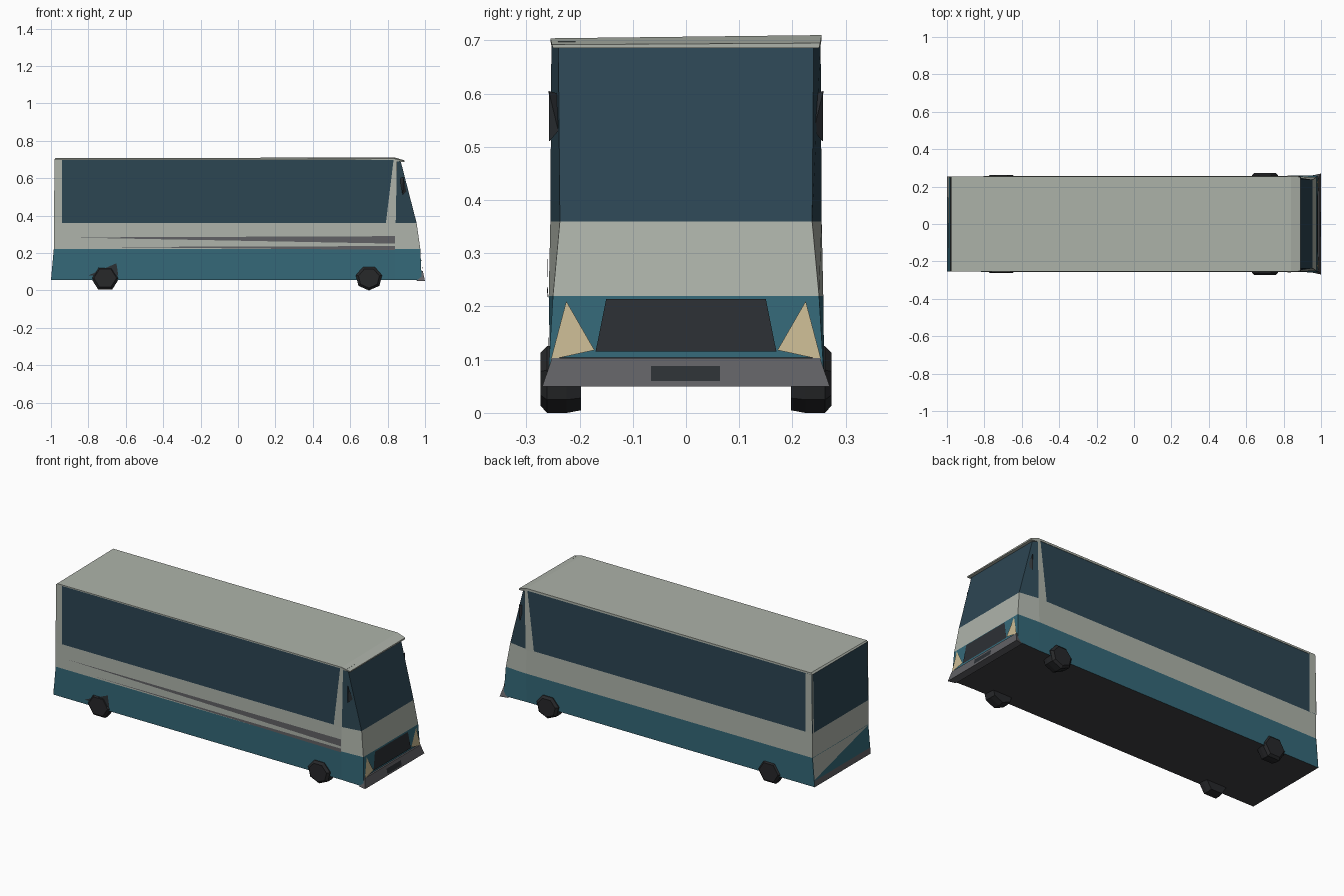
import bpy, bmesh, math
from mathutils import Vector

if "Cube" in bpy.data.objects:
    bpy.data.objects.remove(bpy.data.objects["Cube"])


def material(name, rgb):
    m = bpy.data.materials.new(name)
    m.diffuse_color = (*rgb, 1)
    m.use_nodes = True
    m.node_tree.nodes["Principled BSDF"].inputs["Base Color"].default_value = m.diffuse_color
    return m


CREAM = material("cream_paint", (.42, .45, .40))
TEAL = material("teal_paint", (.035, .14, .19))
GLASS = material("dark_glass", (.025, .06, .085))
LAMP = material("lamp", (.6, .5, .3))
BLACK = material("grille_black", (.025, .03, .035))
GREY = material("bumper_grey", (.12, .12, .13))
FLOOR = material("underside", (.05, .05, .055))
TYRE = material("tyre", (.02, .021, .023))


def make(name, verts, faces, mat, smooth=False):
    me = bpy.data.meshes.new(name)
    me.from_pydata(verts, [], faces)
    me.materials.append(mat)
    ob = bpy.data.objects.new(name, me)
    bpy.context.collection.objects.link(ob)
    bm = bmesh.new()
    bm.from_mesh(me)
    if smooth:
        bmesh.ops.recalc_face_normals(bm, faces=bm.faces)
    bm.to_mesh(me)
    bm.free()
    return ob


def panel(name, pts, mat, out):
    # single flat panel turned to face the given direction
    p = [Vector(v) for v in pts]
    if (p[1] - p[0]).cross(p[2] - p[0]).dot(Vector(out)) < 0:
        p.reverse()
    return make(name, p, [tuple(range(len(p)))], mat)


def ring(z, xr, xf, wr, wp, wf):
    # plan outline: rear corners, cab pillars, nose corners
    return [(xr, -wr, z), (.84, -wp, z), (xf, -wf, z),
            (xf, wf, z), (.84, wp, z), (xr, wr, z)]


def band(name, low, high, mat):
    n = len(low)
    return make(name, low + high,
                [(i, (i + 1) % n, n + (i + 1) % n, n + i) for i in range(n)], mat)


def hexa(name, bottom, top, mat):
    # solid between two four-sided outlines
    faces = [(0, 1, 2, 3), (4, 5, 6, 7)]
    faces += [(i, (i + 1) % 4, 4 + (i + 1) % 4, 4 + i) for i in range(4)]
    return make(name, bottom + top, faces, mat, True)


# body shell in stacked bands
sill = ring(.055, -1, .982, .255, .255, .26)
waist = ring(.22, -.985, .975, .255, .258, .25)
belt = ring(.36, -.985, .955, .255, .255, .237)
eave = ring(.698, -.98, .868, .253, .253, .24)
band("lower_skirt", sill, waist, TEAL)
band("belt_panels", waist, belt, CREAM)
band("window_band", belt, eave, GLASS)
panel("floor", sill, FLOOR, (0, 0, -1))

# roof and sloping front visor
hexa("roof", [(-.982, -.255, .696), (.84, -.255, .696), (.84, .255, .698), (-.982, .255, .698)],
     [(-.975, -.255, .702), (.84, -.255, .704), (.84, .255, .71), (-.975, .255, .708)], CREAM)
hexa("roof_visor", [(.84, -.253, .69), (.89, -.25, .686), (.89, .25, .686), (.84, .253, .69)],
     [(.84, -.255, .704), (.89, -.252, .692), (.89, .252, .695), (.84, .255, .71)], CREAM)

# side pillars and mirrors
for s, side in ((-1, "right"), (1, "left")):
    y = s * .257
    panel("rear_pillar_" + side, [(-.985, y, .36), (-.942, y, .36), (-.942, y, .698), (-.98, y, .698)],
          CREAM, (0, s, 0))
    panel("cab_pillar_" + side, [(.79, y, .355), (.843, y, .355), (.85, y, .70), (.832, y, .70)],
          CREAM, (0, s, 0))
    make("mirror_" + side,
         [(.865, s * .24, .60), (.885, s * .258, .605), (.88, s * .257, .51), (.90, s * .24, .53)],
         [(0, 1, 2), (1, 3, 2), (0, 3, 1), (0, 2, 3)], BLACK, True)
    # headlight
    panel("headlight_" + side, [(.979, s * .225, .21), (.987, s * .254, .10), (.985, s * .172, .118)],
          LAMP, (1, 0, 0))

# nose details
panel("grille", [(.979, -.15, .214), (.979, .15, .214), (.984, .17, .115), (.984, -.17, .115)],
      BLACK, (1, 0, 0))
hexa("front_bumper", [(.955, -.26, .05), (1, -.27, .05), (1, .27, .05), (.955, .26, .05)],
     [(.97, -.25, .105), (.988, -.252, .103), (.988, .252, .103), (.97, .25, .105)], GREY)
panel("front_plate", [(1, -.066, .06), (1, .064, .06), (.994, .064, .088), (.994, -.066, .088)],
      BLACK, (1, 0, 0))

# tail details
panel("rear_trim_wedge", [(-.988, -.253, .22), (-.988, .254, .22), (-.998, .254, .095)],
      CREAM, (-1, 0, 0))
panel("rear_bumper", [(-1, -.255, .056), (-1, .255, .056), (-.998, .255, .09), (-.998, -.255, .09)],
      GREY, (-1, 0, 0))
panel("rear_window_edge", [(-.988, .255, .36), (-.988, .245, .36), (-.983, .245, .698), (-.983, .253, .698)],
      CREAM, (-1, 0, 0))

# tapering stripes on the right side
panel("upper_stripe", [(-.92, -.259, .283), (.84, -.26, .29), (.84, -.26, .25)], GREY, (0, -1, 0))
panel("lower_stripe", [(-.75, -.259, .232), (.84, -.261, .237), (.84, -.261, .216)], GREY, (0, -1, 0))
panel("wheel_arch", [(-.8, -.257, .08), (-.65, -.259, .145), (-.64, -.259, .08)], BLACK, (0, -1, 0))

# low-poly wheels
for x, sides, r, turn, outer, end in ((.70, 7, .072, -90, .273, "front"), (-.71, 6, .076, 0, .262, "rear")):
    for s, side in ((-1, "right"), (1, "left")):
        loops = []
        for y, k in ((.197, .92), (.225, 1), (outer - .012, 1), (outer, .8)):
            loops.append([(x + k * r * math.cos(a), s * y, .066 + k * r * math.sin(a) * .92)
                          for a in (math.radians(turn) + i * math.tau / sides for i in range(sides))])
        n = sides
        faces = [(j * n + i, j * n + (i + 1) % n, (j + 1) * n + (i + 1) % n, (j + 1) * n + i)
                 for j in range(3) for i in range(n)]
        faces += [tuple(range(n)), tuple(range(3 * n, 4 * n))]
        make(f"{end}_wheel_{side}", sum(loops, []), faces, TYRE, True)
